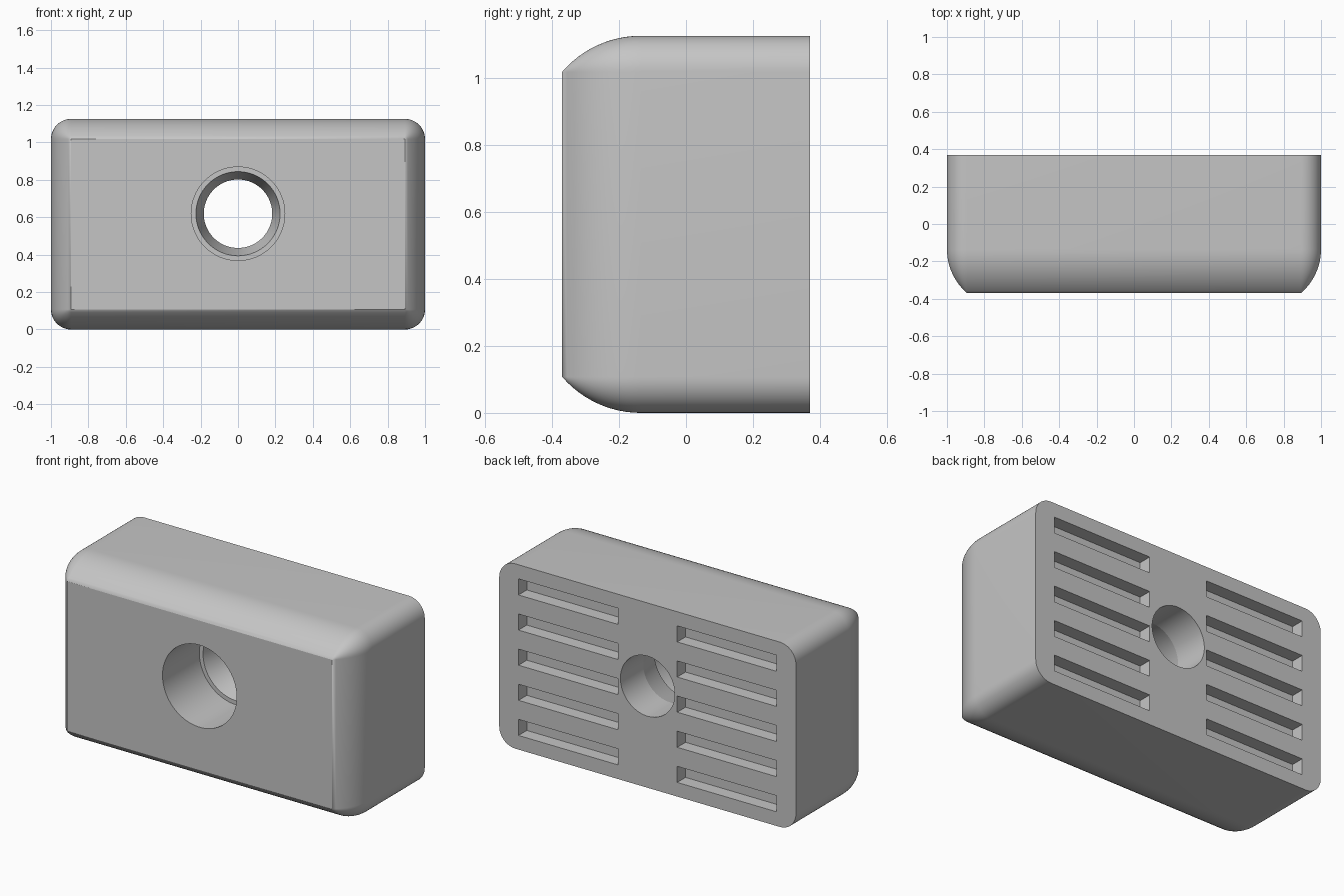
import bpy, bmesh, math
from mathutils import Matrix, Vector

default = bpy.data.objects.get("Cube")
if default:
    bpy.data.objects.remove(default, do_unlink=True)

HEIGHT, DEPTH = 1.126, 0.74
MID_Z = HEIGHT / 2
BACK, FRONT = DEPTH / 2, -DEPTH / 2
CORNER = 0.108            # corner radius, shrinking to nothing at the front
ROUND_R, ROUND_D = 0.31, 0.235   # radius and depth of the rounded front rim
HOLE_Z = 0.619
ARC = 12

grey = bpy.data.materials.new("plain grey")
grey.use_nodes = True
grey.diffuse_color = (0.56, 0.56, 0.56, 1)
grey.node_tree.nodes["Principled BSDF"].inputs["Base Color"].default_value = (0.56, 0.56, 0.56, 1)


def make_object(name, bm):
    bmesh.ops.recalc_face_normals(bm, faces=bm.faces)
    mesh = bpy.data.meshes.new(name)
    bm.to_mesh(mesh)
    bm.free()
    mesh.materials.append(grey)
    obj = bpy.data.objects.new(name, mesh)
    bpy.context.collection.objects.link(obj)
    return obj


def loft(bm, loops):
    """Skin a stack of closed point loops and cap both ends."""
    rings = [[bm.verts.new(p) for p in loop] for loop in loops]
    n = len(rings[0])
    for a, b in zip(rings, rings[1:]):
        for i in range(n):
            j = (i + 1) % n
            bm.faces.new((a[i], a[j], b[j], b[i]))
    bm.faces.new(rings[0])
    bm.faces.new(rings[-1])


def rounded_rectangle(y, inset):
    """Outline whose corner centres stay fixed while the radius shrinks."""
    radius = CORNER - inset
    points = []
    for q, (sx, sz) in enumerate([(1, 1), (-1, 1), (-1, -1), (1, -1)]):
        cx, cz = sx * (1 - CORNER), MID_Z + sz * (MID_Z - CORNER)
        for k in range(ARC + 1):
            a = math.pi / 2 * (q + k / ARC)
            points.append((cx + radius * math.cos(a), y, cz + radius * math.sin(a)))
    return points


# Block: straight sides at the back, arc rim closing in on a sharp front face
loops = [rounded_rectangle(BACK, 0)]
sweep = math.asin(ROUND_D / ROUND_R)
for k in range(ARC + 1):
    a = sweep * k / ARC
    inset = min(ROUND_R * (1 - math.cos(a)), CORNER)
    if k == ARC:
        inset = CORNER
    loops.append(rounded_rectangle(FRONT + ROUND_D - ROUND_R * math.sin(a), inset))
bm = bmesh.new()
loft(bm, loops)
bmesh.ops.remove_doubles(bm, verts=bm.verts, dist=1e-5)
block = make_object("block", bm)

# Stepped hole: wide bore, narrow ledge, slight taper, small bore
bm = bmesh.new()
steps = [(FRONT - 0.1, 0.25), (-0.015, 0.25), (-0.015, 0.225), (0.15, 0.183), (BACK + 0.1, 0.183)]
SEG = 96
loft(bm, [[(r * math.cos(math.tau * i / SEG), y, HOLE_Z + r * math.sin(math.tau * i / SEG))
           for i in range(SEG)] for y, r in steps])

# Two columns of five shallow slots in the back
SLOT_DEPTH = 0.08
for side in (-1, 1):
    for row in range(-2, 3):
        place = Matrix.Translation(Vector((side * 0.535, BACK, MID_Z + row * 0.214)))
        size = Matrix.Diagonal((0.67, 2 * SLOT_DEPTH, 0.098, 1))
        bmesh.ops.create_cube(bm, size=1, matrix=place @ size)
cutter = make_object("hole_and_slot_cutter", bm)
cutter.hide_render = True

# Cut, then shade
cut = block.modifiers.new("cut", 'BOOLEAN')
cut.operation = 'DIFFERENCE'
cut.solver = 'EXACT'
cut.object = cutter
bpy.ops.object.select_all(action='DESELECT')
bpy.context.view_layer.objects.active = block
block.select_set(True)
bpy.ops.object.modifier_apply(modifier=cut.name)
bpy.data.objects.remove(cutter, do_unlink=True)
bpy.ops.object.shade_smooth_by_angle(angle=math.radians(11))
